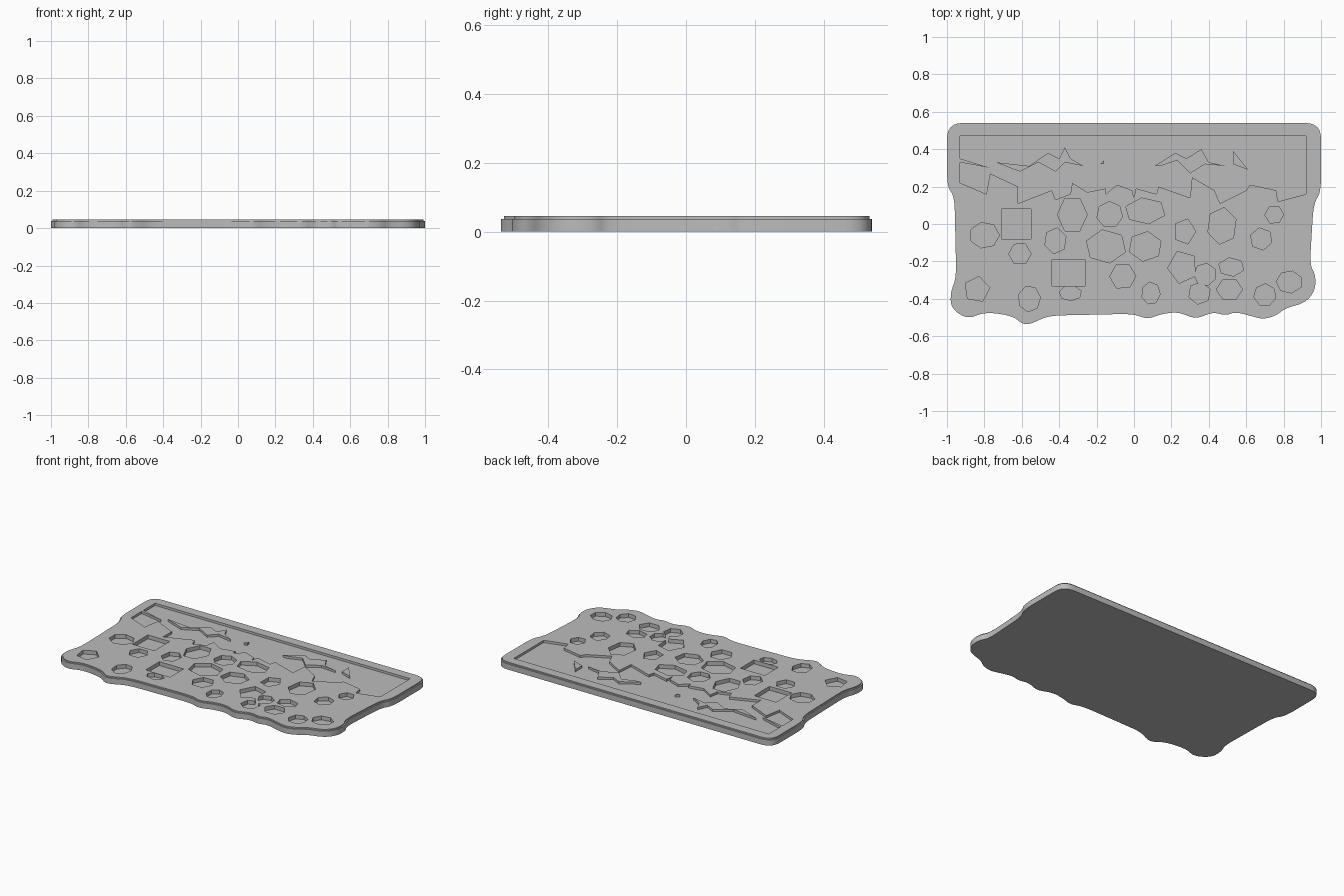
import bpy
import bmesh
import math
from mathutils import Vector

cube = bpy.data.objects.get("Cube")
if cube:
    bpy.data.objects.remove(cube, do_unlink=True)

TOP = 0.045
STEP = 0.037
TRAY_FLOOR = 0.03
STONE_FLOOR = 0.02

grey = bpy.data.materials.new("plain_grey")
grey.use_nodes = True
colour = (0.5, 0.5, 0.5, 1)
grey.diffuse_color = colour
grey.node_tree.nodes["Principled BSDF"].inputs["Base Color"].default_value = colour


def points(flat):
    """Turn a flat run of hundredths into 2D points."""
    return [Vector((x, y)) / 100 for x, y in zip(flat[::2], flat[1::2])]


def rounded(corners, reach, segments=6):
    """Replace every corner with a short quadratic arc."""
    path = []
    count = len(corners)
    for i, corner in enumerate(corners):
        ends = []
        for other in (corners[i - 1], corners[(i + 1) % count]):
            edge = other - corner
            ends.append(corner + edge.normalized() * min(reach, edge.length * 0.48))
        for k in range(segments + 1):
            t = k / segments
            path.append(ends[0] * (1 - t) ** 2 + corner * 2 * t * (1 - t) + ends[1] * t ** 2)
    return path


def add_prism(bm, outline, bottom, top):
    """Extrude a closed outline upwards and return its top face."""
    face = bm.faces.new([bm.verts.new((p.x, p.y, bottom)) for p in outline])
    face.normal_update()
    if face.normal.z > 0:
        face.normal_flip()
    result = bmesh.ops.extrude_face_region(bm, geom=[face], use_keep_orig=True)
    verts = [g for g in result["geom"] if isinstance(g, bmesh.types.BMVert)]
    bmesh.ops.translate(bm, verts=verts, vec=(0, 0, top - bottom))
    bmesh.ops.recalc_face_normals(bm, faces=bm.faces)
    return next(g for g in result["geom"] if isinstance(g, bmesh.types.BMFace))


def make_object(name, bm):
    mesh = bpy.data.meshes.new(name)
    bm.to_mesh(mesh)
    bm.free()
    mesh.materials.append(grey)
    obj = bpy.data.objects.new(name, mesh)
    bpy.context.collection.objects.link(obj)
    return obj


def carve(target, cutter):
    """Subtract the cutter for good, then discard it."""
    cutter.hide_render = True
    bpy.context.view_layer.objects.active = target
    mod = target.modifiers.new("carve", "BOOLEAN")
    mod.operation = "DIFFERENCE"
    mod.solver = "EXACT"
    mod.use_self = True
    mod.object = cutter
    bpy.ops.object.modifier_apply(modifier=mod.name)
    bpy.data.objects.remove(cutter, do_unlink=True)


# Plate: straight back, wavy front, small step round the top edge
outline = points([
    -100, 54, -100, 20, -96, 15, -95, -29, -98, -36, -98, -45, -89, -51, -80, -47,
    -65, -49, -59, -54, -54, -53, -46, -49, 0, -48, 7, -51, 15, -48, 24, -47, 33, -51,
    42, -47, 49, -49, 54, -47, 62, -49, 69, -51, 76, -49, 81, -45, 92, -42, 97, -35,
    97, -27, 94, -22, 96, 11, 100, 17, 100, 54])
bm = bmesh.new()
top_face = add_prism(bm, rounded(outline, 0.085), 0, STEP)
bmesh.ops.inset_region(bm, faces=[top_face], thickness=0.008, use_even_offset=False)
raised = bmesh.ops.extrude_face_region(bm, geom=[top_face])
verts = [g for g in raised["geom"] if isinstance(g, bmesh.types.BMVert)]
bmesh.ops.translate(bm, verts=verts, vec=(0, 0, TOP - STEP))
if top_face.is_valid:
    bmesh.ops.delete(bm, geom=[top_face], context="FACES_ONLY")
bmesh.ops.recalc_face_normals(bm, faces=bm.faces)
plate = make_object("plate", bm)

# Shallow tray with a jagged lower edge
tray = points([
    -93, 47, -93, 35, -77, 30, -93, 33, -93, 22, -79, 16, -77, 27, -62, 20, -62, 11,
    -44, 18, -42, 13, -34, 16, -33, 22, -25, 17, -15, 19, -15, 16, -9, 21, -1, 18, 0, 14,
    1, 19, 12, 16, 13, 20, 30, 14, 31, 25, 43, 18, 46, 11, 60, 18, 62, 21, 76, 18,
    77, 12, 92, 16, 92, 47])
bm = bmesh.new()
add_prism(bm, tray, TRAY_FLOOR, TOP + 0.05)
carve(plate, make_object("tray_cutter", bm))

# Stone pockets by number of sides: centre x, centre y, half width, half height
stones = {
    4: [-63, 0, 9, 9, -35, -26, 10, 8],
    5: [27, -4, 6, 7, 26, -23, 8, 9, -84, -35, 7, 7],
    6: [-33, 5, 8, 10, 6, 7, 11, 7, 47, -1, 8, 10, 75, 5, 5, 5, 68, -8, 6, 6,
        -42, -9, 6, 7, -61, -16, 6, 6, -15, -12, 11, 9, 6, -12, 9, 8, -6, -28, 7, 7,
        52, -23, 7, 5, 35, -37, 6, 6, 51, -35, 7, 6],
    7: [-80, -6, 8, 7, -13, 5, 7, 7, 38, -27, 6, 6, -34, -37, 6, 4, -56, -40, 6, 7,
        9, -37, 5, 6, 70, -38, 6, 6, 83, -31, 7, 6],
}
bm = bmesh.new()
for sides, flat in stones.items():
    pairs = points(flat)
    for n, (centre, half) in enumerate(zip(pairs[::2], pairs[1::2])):
        start = math.pi / 4 if sides == 4 else n * 0.7
        grow = 1.25 if sides == 4 else 1
        ring = []
        for k in range(sides):
            a = start + math.tau * k / sides
            ring.append(centre + Vector((half.x * math.cos(a), half.y * math.sin(a))) * grow)
        add_prism(bm, ring, STONE_FLOOR, TOP + 0.05)
carve(plate, make_object("stone_cutter", bm))

# Raised peaks standing in the tray
peaks = {
    "left_side_ridge": [-74, 33, -56, 31, -46, 38, -40, 35, -37, 41, -34, 35, -27, 31,
                        -37, 33, -42, 28, -51, 33, -61, 28],
    "small_peak": [-18, 32, -16, 34, -16, 32],
    "main_ridge": [11, 31, 22, 38, 28, 35, 36, 40, 40, 33, 49, 31, 38, 32, 30, 27,
                   23, 34, 14, 31],
    "end_peak": [53, 39, 61, 29, 53, 32],
}
for name, flat in peaks.items():
    bm = bmesh.new()
    add_prism(bm, points(flat), TRAY_FLOOR - 0.002, TOP)
    make_object(name, bm)

# Smooth only the rounded rim
bpy.ops.object.select_all(action="DESELECT")
plate.select_set(True)
bpy.context.view_layer.objects.active = plate
bpy.ops.object.shade_smooth_by_angle(angle=math.radians(30))
